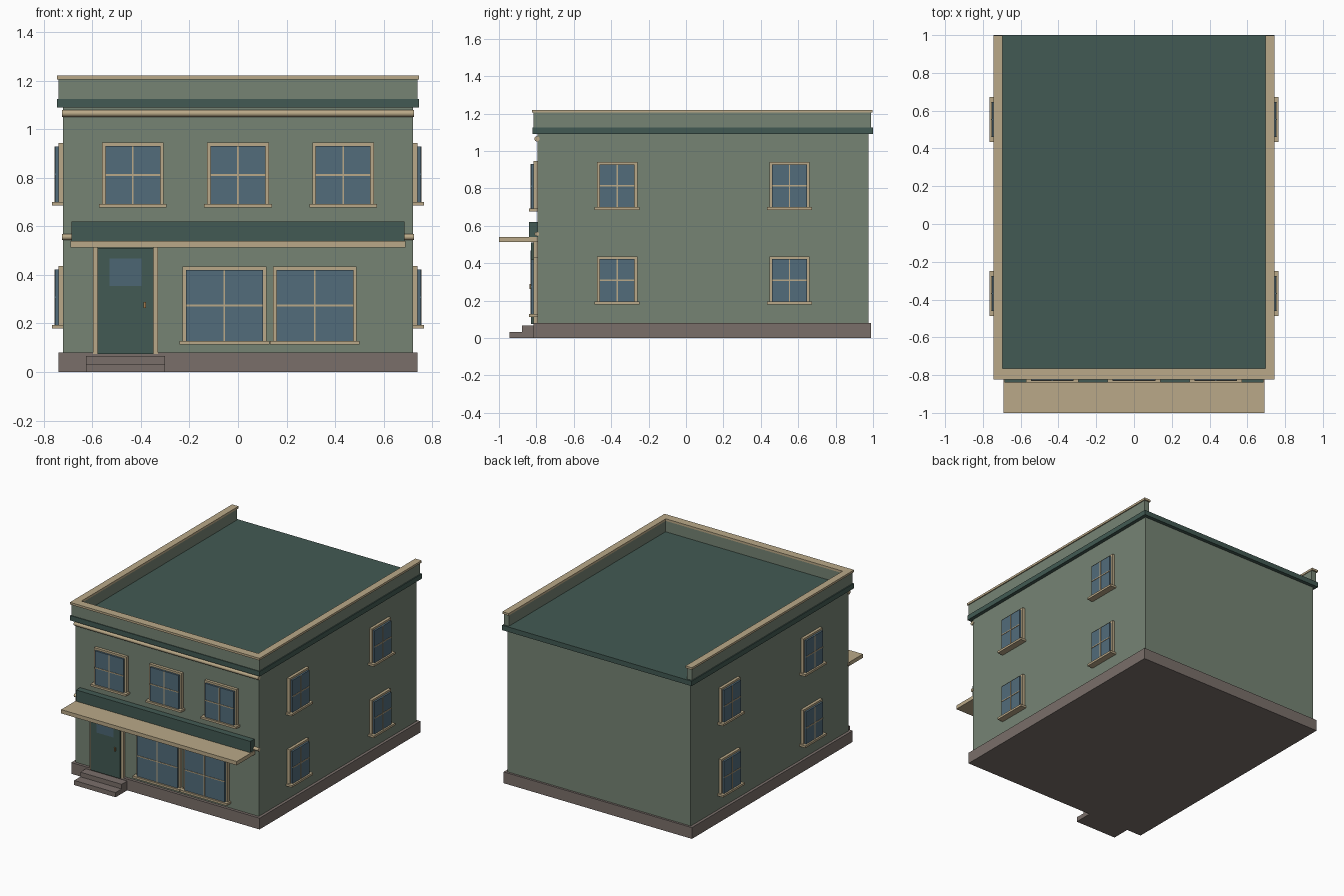
import bpy
import math
from mathutils import Matrix, Vector

default = bpy.data.objects.get("Cube")
if default:
    bpy.data.objects.remove(default, do_unlink=True)


def material(name, r, g, b):
    """Flat material from 0-255 display values, stored as linear."""
    lin = [((c / 255 + 0.055) / 1.055) ** 2.4 for c in (r, g, b)] + [1.0]
    m = bpy.data.materials.new(name)
    m.use_nodes = True
    m.diffuse_color = lin
    m.node_tree.nodes["Principled BSDF"].inputs["Base Color"].default_value = lin
    return m


SAGE = material("sage wall", 118, 132, 116)
GREEN = material("dark green", 66, 90, 83)
TRIM = material("tan trim", 186, 169, 136)
STONE = material("brown stone", 122, 111, 106)
GLASS = material("window glass", 82, 108, 123)
DOOR_GLASS = material("door glass", 76, 102, 116)
BRASS = material("brass", 160, 122, 78)

CORNERS = [(x, y, z) for x in (0, 1) for y in (0, 1) for z in (0, 1)]
FACES = [(0, 1, 3, 2), (4, 6, 7, 5), (0, 4, 5, 1), (2, 3, 7, 6), (0, 2, 6, 4), (1, 5, 7, 3)]


def box(name, mat, xs, ys, zs, place=Matrix()):
    """Box between the given limits, optionally moved to a wall."""
    mesh = bpy.data.meshes.new(name)
    verts = [place @ Vector((xs[i], ys[j], zs[k])) for i, j, k in CORNERS]
    mesh.from_pydata(verts, [], FACES)
    mesh.materials.append(mat)
    obj = bpy.data.objects.new(name, mesh)
    bpy.context.collection.objects.link(obj)
    return obj


def mid(c, width):
    return (c - width / 2, c + width / 2)


def window(name, place, u, bottom, top, width):
    """Window on a wall whose outside is -y; bottom is the underside of the sill."""
    sill = bottom + 0.015
    glass_top = top - 0.014
    half = width / 2
    for side in (-1, 1):
        box(name + "_jamb", TRIM, mid(u + side * (half - 0.008), 0.016),
            (-0.02, 0.002), (sill, top), place)
    box(name + "_head", TRIM, mid(u, width - 0.03), (-0.02, 0.002), (glass_top, top), place)
    box(name + "_sill", TRIM, mid(u, width + 0.025), (-0.045, 0.002), (bottom, sill), place)
    box(name + "_glass", GLASS, mid(u, width - 0.028), (-0.033, 0.002), (sill, glass_top), place)
    box(name + "_mullion", TRIM, mid(u, 0.007), (-0.036, -0.03), (sill, glass_top), place)
    box(name + "_crossbar", TRIM, mid(u, width - 0.028), (-0.036, -0.03),
        mid((sill + glass_top) / 2, 0.007), place)


def moulding(name, z, radius):
    """Rounded band running along the front wall."""
    bpy.ops.mesh.primitive_cylinder_add(vertices=16, radius=radius, depth=1.45,
                                        location=(0, -0.797, z),
                                        rotation=(0, math.pi / 2, 0))
    obj = bpy.context.object
    obj.name = name
    obj.data.materials.append(TRIM)
    bpy.ops.object.shade_smooth_by_angle(angle=math.radians(40))


# Main volume
box("foundation", STONE, (-0.74, 0.74), (-0.815, 0.99), (0, 0.08))
box("walls", SAGE, (-0.72, 0.72), (-0.795, 0.975), (0.08, 1.09))
box("roof_slab", GREEN, (-0.745, 0.745), (-0.82, 1.0), (1.09, 1.125))

# Parapet and its cap, open at the back
for side, label in ((-1, "right"), (1, "left")):
    box(label + "_parapet", SAGE, sorted((side * 0.70, side * 0.738)),
        (-0.815, 0.988), (1.125, 1.205))
    box(label + "_parapet_cap", TRIM, sorted((side * 0.695, side * 0.745)),
        (-0.765, 0.998), (1.205, 1.22))
box("front_parapet", SAGE, (-0.70, 0.70), (-0.815, -0.77), (1.125, 1.205))
box("front_parapet_cap", TRIM, (-0.745, 0.745), (-0.823, -0.765), (1.205, 1.22))

# Front bands, sign board and canopy
moulding("upper_band", 1.065, 0.014)
moulding("lower_band", 0.556, 0.012)
box("sign_board", GREEN, (-0.685, 0.685), (-0.84, -0.79), (0.54, 0.62))
box("canopy", TRIM, (-0.69, 0.69), (-1.0, -0.79), (0.513, 0.54))

# Door with frame, pane, handle and steps
DOOR = -0.463
box("door", GREEN, mid(DOOR, 0.23), (-0.828, -0.79), (0.075, 0.51))
for side in (-1, 1):
    box("door_jamb", TRIM, mid(DOOR + side * 0.124, 0.018), (-0.816, -0.79), (0.075, 0.513))
box("door_pane", DOOR_GLASS, mid(DOOR, 0.132), (-0.831, -0.826), (0.355, 0.468))
box("door_handle", BRASS, mid(-0.384, 0.009), (-0.838, -0.826), (0.263, 0.288))
box("lower_step", STONE, mid(DOOR, 0.325), (-0.945, -0.81), (0, 0.033))
box("upper_step", STONE, mid(DOOR, 0.325), (-0.877, -0.81), (0.033, 0.066))

# Front windows
front = Matrix.Translation((0, -0.795, 0))
for x in (-0.433, 0, 0.433):
    window("upper_front_window", front, x, 0.677, 0.945, 0.254)
for x in (-0.056, 0.316):
    window("shop_window", front, x, 0.113, 0.434, 0.345)

# Side windows, the same on both walls
for side, label in ((-1, "right"), (1, "left")):
    place = Matrix.Translation((side * 0.72, 0, 0)) @ Matrix.Rotation(side * math.pi / 2, 4, "Z")
    for y in (-0.368, 0.553):
        for bottom, top in ((0.179, 0.436), (0.685, 0.942)):
            window(label + "_side_window", place, side * y, bottom, top, 0.215)
